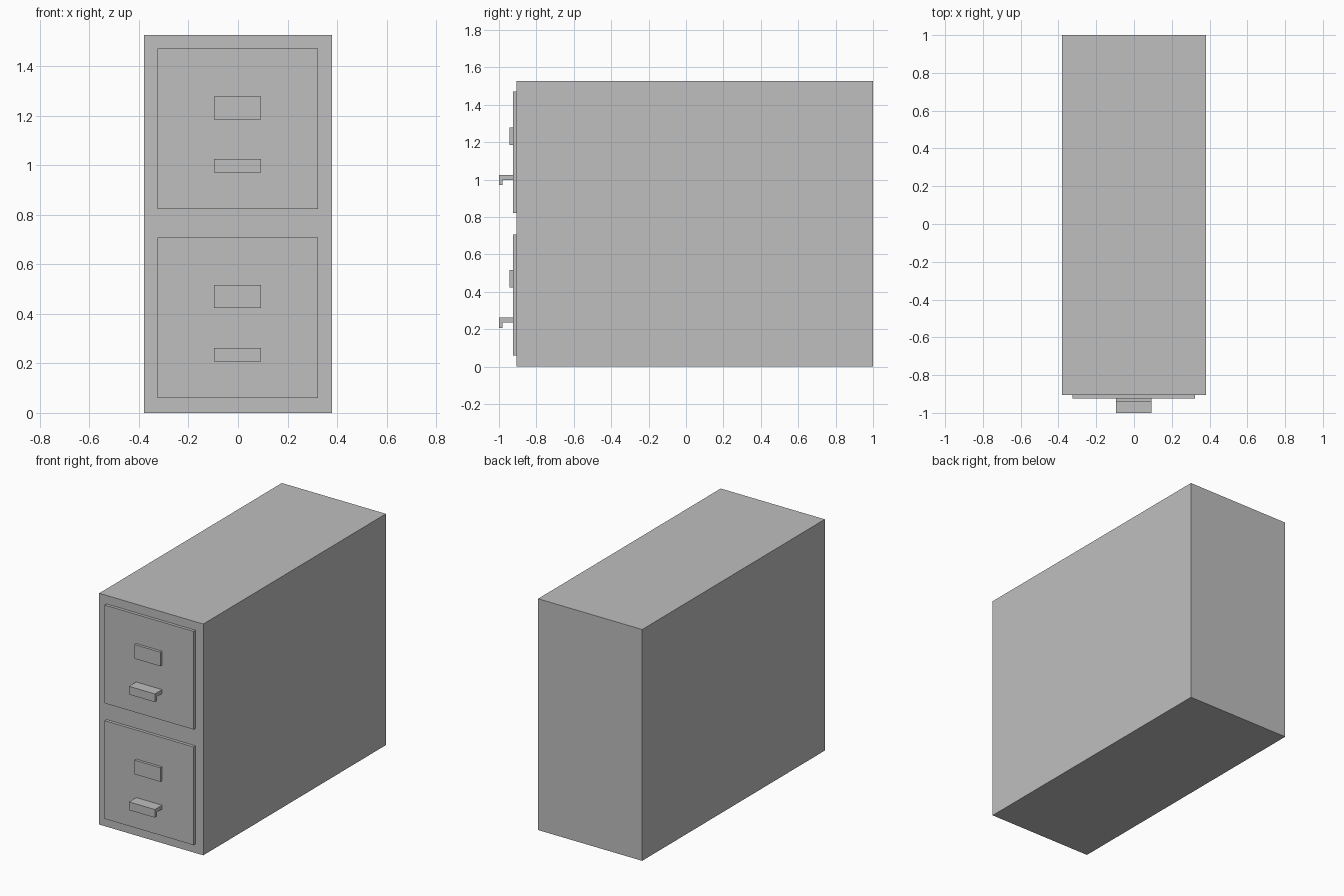
import bpy
import bmesh

cube = bpy.data.objects.get("Cube")
if cube:
    bpy.data.objects.remove(cube, do_unlink=True)

# One plain grey for the whole cabinet
grey = bpy.data.materials.new("cabinet grey")
grey.use_nodes = True
colour = (0.52, 0.52, 0.52, 1)
grey.diffuse_color = colour
grey.node_tree.nodes["Principled BSDF"].inputs["Base Color"].default_value = colour


def extrude_profile(name, profile, x0, x1):
    """Extrude a closed (y, z) side profile from x0 to x1."""
    bm = bmesh.new()
    face = bm.faces.new([bm.verts.new((x0, y, z)) for y, z in profile])
    result = bmesh.ops.extrude_face_region(bm, geom=[face])
    moved = [v for v in result["geom"] if isinstance(v, bmesh.types.BMVert)]
    bmesh.ops.translate(bm, verts=moved, vec=(x1 - x0, 0, 0))
    bmesh.ops.recalc_face_normals(bm, faces=bm.faces)
    mesh = bpy.data.meshes.new(name)
    bm.to_mesh(mesh)
    bm.free()
    mesh.materials.append(grey)
    obj = bpy.data.objects.new(name, mesh)
    bpy.context.collection.objects.link(obj)
    return obj


def box(name, x0, x1, y0, y1, z0, z1):
    return extrude_profile(name, [(y0, z0), (y1, z0), (y1, z1), (y0, z1)], x0, x1)


# Cabinet body
FRONT, PANEL = -0.905, -0.925
box("cabinet_body", -0.38, 0.38, FRONT, 1, 0, 1.527)

# Two identical drawers, each with a label plate and a lipped handle
for side, base in (("lower", 0.06), ("upper", 0.823)):
    box(side + "_drawer_front", -0.326, 0.323, PANEL, FRONT, base, base + 0.648)
    box(side + "_label_plate", -0.096, 0.093, -0.943, PANEL, base + 0.363, base + 0.456)
    top, shelf, lip = base + 0.202, base + 0.176, base + 0.148
    extrude_profile(side + "_drawer_handle",
                    [(PANEL, top), (-1, top), (-1, lip), (-0.98, lip),
                     (-0.98, shelf), (PANEL, shelf)], -0.096, 0.093)
